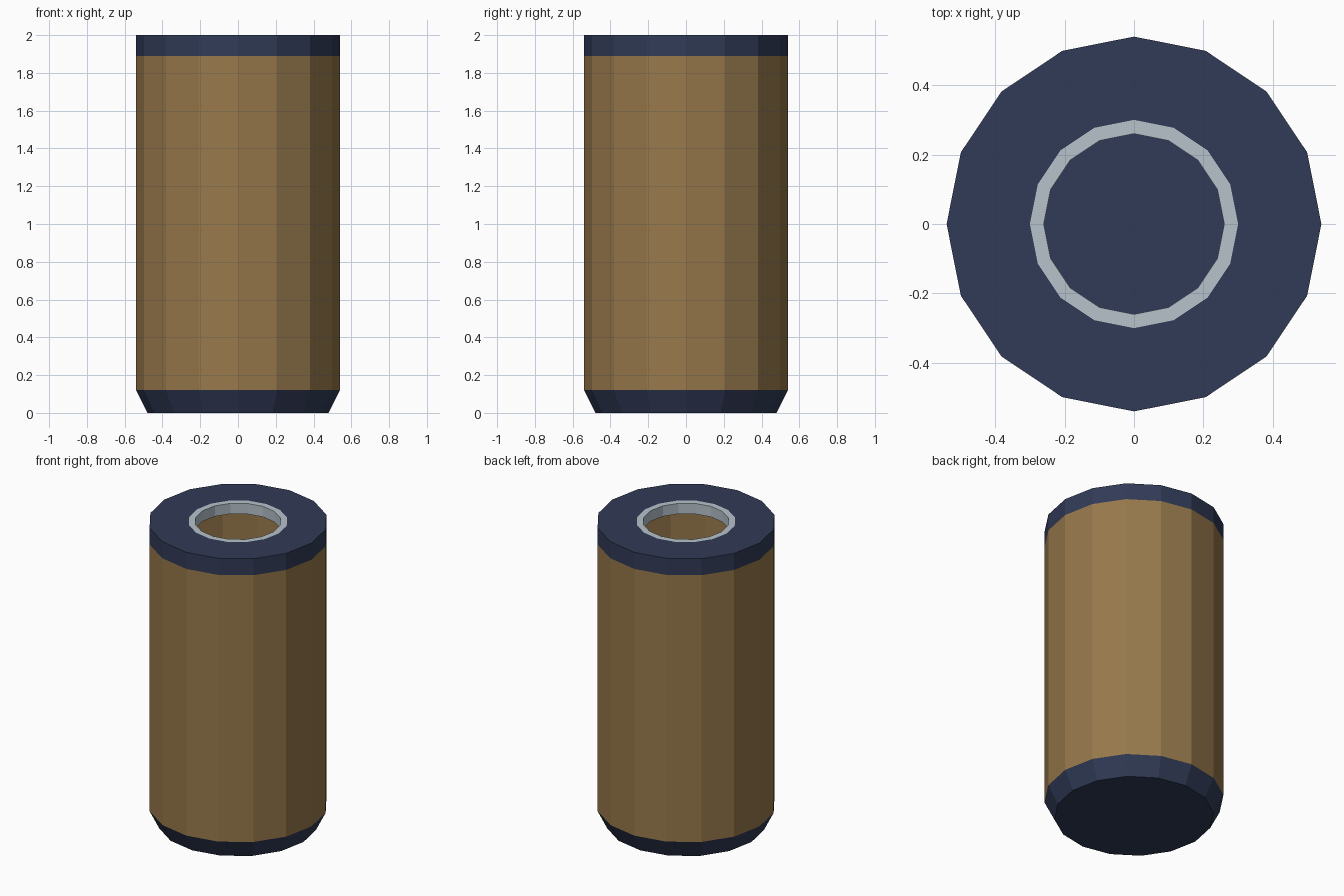
import bpy
import bmesh
from math import cos, sin, tau

if "Cube" in bpy.data.objects:
    bpy.data.objects.remove(bpy.data.objects["Cube"])

SIDES = 16


def material(name, rgb):
    mat = bpy.data.materials.new(name)
    mat.diffuse_color = (*rgb, 1.0)
    mat.use_nodes = True
    mat.node_tree.nodes["Principled BSDF"].inputs["Base Color"].default_value = mat.diffuse_color
    return mat


def lathe(name, profile, mat):
    """Spin a (radius, height) profile; radius 0 closes it with a flat cap."""
    bm = bmesh.new()
    rings = []
    cap = profile[0][0] == 0
    for r, z in profile[1:] if cap else profile:
        rings.append([bm.verts.new((r * cos(tau * i / SIDES), r * sin(tau * i / SIDES), z))
                      for i in range(SIDES)])
    if cap:
        bm.faces.new(rings[0][::-1])
    for a, b in zip(rings, rings[1:]):
        for i in range(SIDES):
            j = (i + 1) % SIDES
            bm.faces.new((a[i], a[j], b[j], b[i]))
    mesh = bpy.data.meshes.new(name)
    bm.to_mesh(mesh)
    bm.free()
    mesh.materials.append(mat)
    obj = bpy.data.objects.new(name, mesh)
    bpy.context.collection.objects.link(obj)
    return obj


navy = material("navy", (0.031, 0.044, 0.095))
brown = material("brown", (0.31, 0.19, 0.07))
pale = material("pale_grey", (0.47, 0.54, 0.59))

# Chamfered base with closed floor
lathe("base", [(0, 0), (0.48, 0), (0.54, 0.12)], navy)
# Hollow body wall
lathe("body", [(0.54, 0.12), (0.54, 1.89)], brown)
# Top band and flat annular lid
lathe("lid", [(0.54, 1.89), (0.54, 2.0), (0.30, 2.0)], navy)
# Opening rim with a short inner lip
lathe("opening_rim", [(0.30, 2.0), (0.26, 2.0), (0.26, 1.93)], pale)
